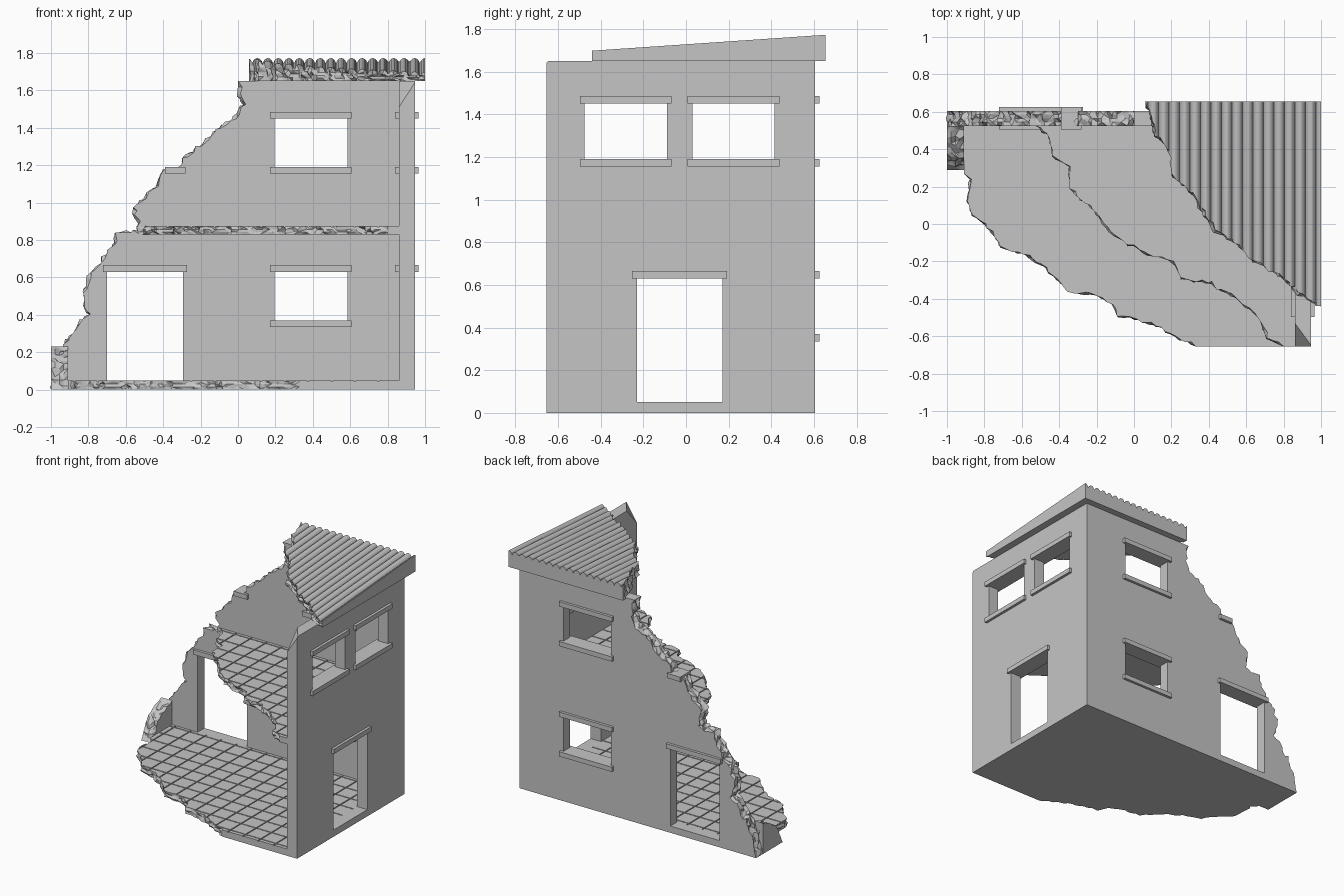
import bpy, bmesh, math, random
from mathutils import Vector

random.seed(7)
if "Cube" in bpy.data.objects:
    bpy.data.objects.remove(bpy.data.objects["Cube"], do_unlink=True)

plaster = bpy.data.materials.new("grey_plaster")
plaster.use_nodes = True
GREY = (0.56, 0.56, 0.56, 1)
plaster.diffuse_color = GREY
plaster.node_tree.nodes["Principled BSDF"].inputs["Base Color"].default_value = GREY


def finish(bm, name):
    mesh = bpy.data.meshes.new(name)
    bm.to_mesh(mesh)
    bm.free()
    mesh.materials.append(plaster)
    obj = bpy.data.objects.new(name, mesh)
    bpy.context.collection.objects.link(obj)


def add_box(bm, x, y, z):
    verts = bmesh.ops.create_cube(bm, size=1)["verts"]
    for v in verts:
        v.co = Vector([lo + (c + 0.5) * (hi - lo) for c, (lo, hi) in zip(v.co, (x, y, z))])


def box(name, x, y, z):
    bm = bmesh.new()
    add_box(bm, x, y, z)
    finish(bm, name)


def jitter(p, amount):
    return (p[0] + random.uniform(-amount, amount), p[1] + random.uniform(-amount, amount))


def torn_plate(clean, torn, lo, hi, frame, layers=3, rough=0.012, step=0.03):
    """Plate with a clean outline plus a broken edge, extruded in ragged layers."""
    path = []
    for a, b in zip(torn, torn[1:]):
        n = max(1, round(math.dist(a, b) / step))
        for i in range(n):
            p = (a[0] + (b[0] - a[0]) * i / n, a[1] + (b[1] - a[1]) * i / n)
            path.append(jitter(p, rough * 0.6) if path else p)
    bm = bmesh.new()
    rings = []
    for k in range(layers + 1):
        w = lo + (hi - lo) * k / layers
        edge = [path[0]] + [jitter(p, rough) for p in path[1:]] + [torn[-1]]
        rings.append([bm.verts.new(frame(a, b, w)) for a, b in list(clean) + edge])
    for low, high in zip(rings, rings[1:]):
        for i in range(len(low)):
            j = (i + 1) % len(low)
            bm.faces.new((low[i], low[j], high[j], high[i]))
    bm.faces.new(rings[0][::-1])
    bm.faces.new(rings[-1])
    bm.normal_update()
    bmesh.ops.triangulate(bm, faces=bm.faces)
    bmesh.ops.recalc_face_normals(bm, faces=bm.faces)
    return bm


def slice_at(bm, value, axis):
    co, no = Vector((0, 0, 0)), Vector((0, 0, 0))
    co[axis], no[axis] = value, 1
    bmesh.ops.bisect_plane(bm, geom=bm.verts[:] + bm.edges[:] + bm.faces[:],
                           dist=1e-6, plane_co=co, plane_no=no)


def cut_openings(bm, holes, frame, axis, thick_axis, lo, hi):
    """Cut rectangular holes through a wall and line them with reveals."""
    for (a, b), (low, high), _ in holes:
        for value, ax in ((a, axis), (b, axis), (low, 2), (high, 2)):
            slice_at(bm, value, ax)
        gone = []
        for f in bm.faces:
            c = f.calc_center_median()
            flat = min(abs(c[thick_axis] - lo), abs(c[thick_axis] - hi)) < 1e-4
            if flat and a < c[axis] < b and low < c.z < high:
                gone.append(f)
        bmesh.ops.delete(bm, geom=gone, context="FACES")
    for (a, b), (low, high), _ in holes:
        middle = frame((a + b) / 2, (low + high) / 2, (lo + hi) / 2)
        corners = [(a, low), (b, low), (b, high), (a, high)]
        for p, q in zip(corners, corners[1:] + corners[:1]):
            f = bm.faces.new([bm.verts.new(frame(*c)) for c in
                              ((*p, lo), (*q, lo), (*q, hi), (*p, hi))])
            f.normal_update()
            if f.normal.dot(middle - f.calc_center_median()) < 0:
                f.normal_flip()


def plan(a, b, w):
    return Vector((a, b, w))


def elevation(a, b, w):
    return Vector((a, w, b))


def side(a, b, w):
    return Vector((w, a, b))


IN_X, OUT_X, FRONT, IN_Y, BACK, TOP = 0.86, 0.945, -0.655, 0.525, 0.605, 1.65
DOOR, LOWER, UPPER = (0.05, 0.63), (0.37, 0.63), (1.19, 1.45)
LIP, BAR = 0.02, 0.035

# Openings: span along the wall, height range, has a sill
back_holes = [((-0.70, -0.295), DOOR, False), ((0.195, 0.585), LOWER, True),
              ((0.195, 0.585), UPPER, True)]
side_holes = [((-0.23, 0.17), DOOR, False), ((-0.475, -0.09), UPPER, True),
              ((0.03, 0.415), UPPER, True)]

# Back wall, broken along its rising edge
bm = torn_plate(
    [(IN_X, TOP), (IN_X, 0)],
    [(-1, 0), (-0.97, 0.1), (-0.93, 0.23), (-0.87, 0.32), (-0.80, 0.40), (-0.82, 0.54),
     (-0.78, 0.63), (-0.68, 0.74), (-0.65, 0.83), (-0.53, 0.84), (-0.55, 0.98),
     (-0.45, 1.06), (-0.39, 1.17), (-0.30, 1.19), (-0.29, 1.24), (-0.19, 1.31),
     (-0.08, 1.41), (0.01, 1.47), (0.04, 1.53), (0.01, 1.58), (0, TOP)],
    IN_Y, BACK, elevation, layers=4, rough=0.014)
cut_openings(bm, back_holes, elevation, 0, 1, IN_Y, BACK)
finish(bm, "back_wall")

# Right-hand side wall with a chipped top corner
bm = bmesh.new()
add_box(bm, (IN_X, OUT_X), (FRONT, BACK), (0, TOP))
p = Vector((IN_X, FRONT, 1.51))
chip = (Vector((OUT_X, FRONT, 1.64)) - p).cross(Vector((IN_X, -0.53, TOP)) - p)
if chip.z < 0:
    chip.negate()
cut = bmesh.ops.bisect_plane(bm, geom=bm.verts[:] + bm.edges[:] + bm.faces[:],
                             plane_co=p, plane_no=chip, clear_outer=True)
bmesh.ops.edgenet_fill(bm, edges=[e for e in cut["geom_cut"] if isinstance(e, bmesh.types.BMEdge)])
bmesh.ops.recalc_face_normals(bm, faces=bm.faces)
cut_openings(bm, side_holes, side, 1, 0, IN_X, OUT_X)
finish(bm, "side_wall")

# Lintels and sills
for label, holes in (("back", back_holes), ("side", side_holes)):
    for (a, b), (lo, hi), has_sill in holes:
        span = (a - 0.023, b + 0.023)
        bars = [("lintel", (hi, hi + BAR))]
        if has_sill:
            bars.append(("sill", (lo - BAR, lo)))
        for kind, z in bars:
            if label == "back":
                box("back_" + kind, span, (IN_Y - LIP, BACK + LIP), z)
            else:
                box("side_" + kind, (IN_X - LIP, OUT_X + LIP), span, z)
box("broken_sill", (-0.39, -0.28), (IN_Y - LIP, BACK + LIP), (1.155, 1.19))

# Stub of the other side wall
bm = torn_plate([(IN_Y, 0)],
                [(0.29, 0), (0.33, 0.08), (0.36, 0.14), (0.44, 0.19), (0.5, 0.22), (IN_Y, 0.23)],
                -1, -0.91, side, layers=4, rough=0.01)
finish(bm, "wall_stub")


# Tiled floors: raised tiles separated by narrow joints
def tiled_floor(name, clean, torn, lo, hi, pitch=0.125, half=0.004, raise_by=0.006):
    top = hi - raise_by
    bm = torn_plate(clean, torn, lo, top, plan, layers=3, rough=0.009)
    for axis in (0, 1):
        for k in range(-8, 8):
            for s in (-half, half):
                slice_at(bm, k * pitch + s, axis)

    def on_joint(value):
        return abs(value - round(value / pitch) * pitch) < half

    tiles = []
    for f in bm.faces:
        c = f.calc_center_median()
        if all(abs(v.co.z - top) < 1e-5 for v in f.verts) and not (on_joint(c.x) or on_joint(c.y)):
            tiles.append(f)
    new = bmesh.ops.extrude_face_region(bm, geom=tiles)["geom"]
    bmesh.ops.translate(bm, vec=(0, 0, raise_by),
                        verts=[v for v in new if isinstance(v, bmesh.types.BMVert)])
    finish(bm, name)


tiled_floor("ground_floor", [(IN_X, FRONT), (IN_X, IN_Y), (-0.91, IN_Y)],
            [(-0.91, 0.27), (-0.87, 0.25), (-0.89, 0.13), (-0.86, 0.05), (-0.76, -0.05),
             (-0.71, -0.12), (-0.56, -0.17), (-0.43, -0.28), (-0.35, -0.36), (-0.2, -0.38),
             (-0.12, -0.43), (-0.08, -0.49), (0.1, -0.53), (0.22, -0.6), (0.33, FRONT)],
            0, 0.05)
tiled_floor("upper_floor", [(IN_X, FRONT), (IN_X, IN_Y)],
            [(-0.53, IN_Y), (-0.46, 0.48), (-0.43, 0.37), (-0.35, 0.31), (-0.34, 0.2),
             (-0.28, 0.13), (-0.2, 0.06), (-0.15, -0.02), (-0.05, -0.1), (0.05, -0.15),
             (0.21, -0.2), (0.26, -0.29), (0.42, -0.32), (0.55, -0.4), (0.67, -0.5),
             (0.71, -0.61), (0.8, FRONT)],
            0.83, 0.875)

# Sloping corrugated roof with a broken edge
bm = torn_plate([(1, 0.655)],
                [(0.06, 0.655), (0.09, 0.58), (0.1, 0.5), (0.17, 0.43), (0.2, 0.36), (0.21, 0.26),
                 (0.28, 0.2), (0.37, 0.07), (0.43, -0.03), (0.55, -0.1), (0.62, -0.18),
                 (0.8, -0.29), (0.86, -0.35), (1, -0.44)],
                0, 1, plan, layers=4, rough=0.012)
RIDGE = 0.056
STEPS = 8
for k in range(1, 18 * STEPS):
    slice_at(bm, 1 - k * RIDGE / STEPS, 0)
for v in bm.verts:
    slope = 0.034 + (v.co.y + 0.44) * 0.068
    wave = 0.028 * abs(math.cos((1 - v.co.x) / RIDGE * math.pi)) ** 0.6 - 0.014
    v.co.z = TOP + v.co.z * slope + (wave if v.co.z > 0.99 else 0)
finish(bm, "corrugated_roof")
